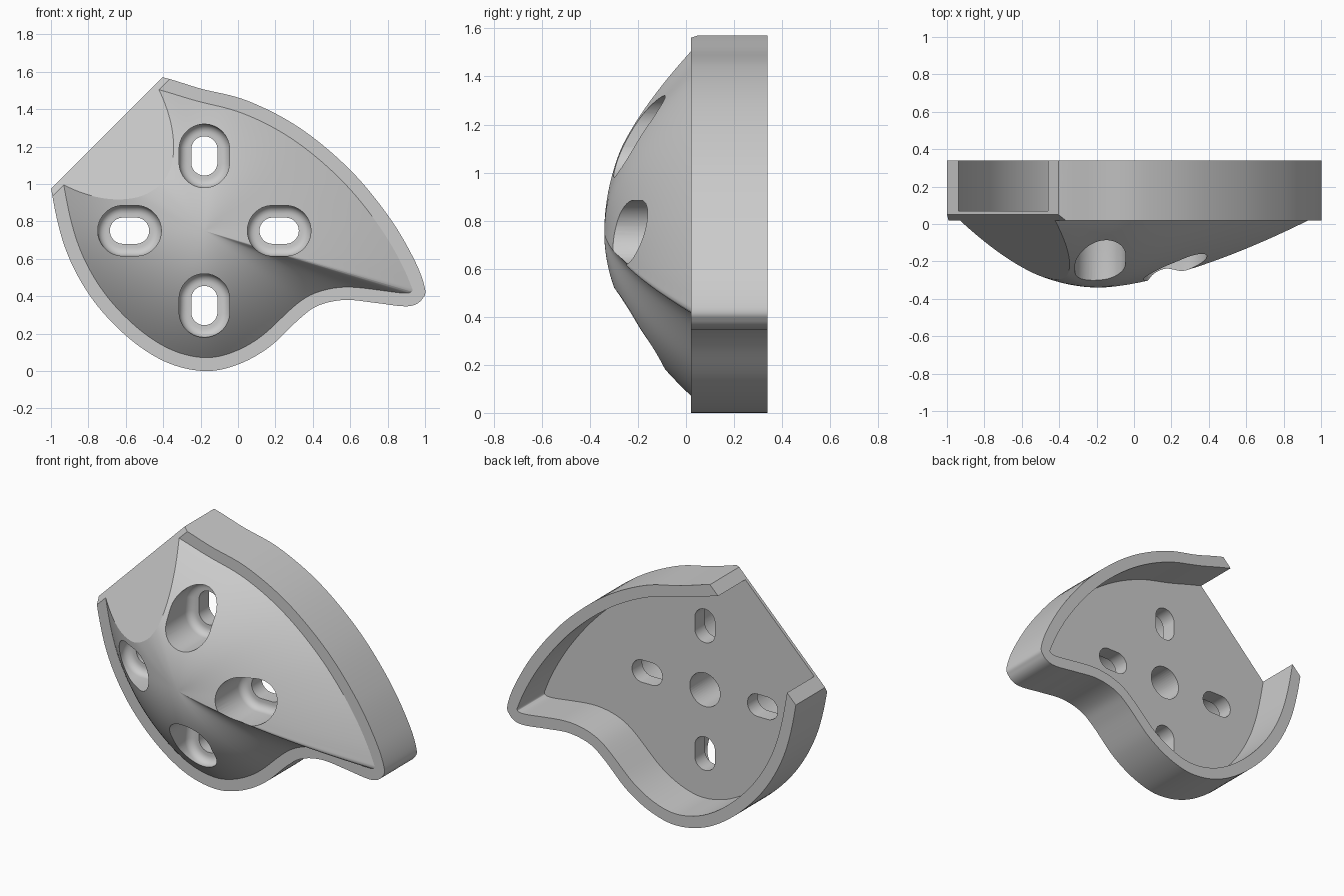
import bpy, bmesh, math
from mathutils import Vector

old = bpy.data.objects.get("Cube")
if old:
    bpy.data.objects.remove(old)

grey = bpy.data.materials.new("light_grey")
grey.use_nodes = True
grey.diffuse_color = (0.6, 0.6, 0.6, 1)
grey.node_tree.nodes["Principled BSDF"].inputs["Base Color"].default_value = grey.diffuse_color

CENTRE = Vector((-0.18, 0.75))
FRONT, FLOOR, BACK, PEAK, WALL = 0.02, 0.07, 0.34, -0.34, 0.07

# Outline in x, z; the upper left corner is trimmed off later
OUTLINE = [(-0.4, 1.57), (-0.2, 1.51), (0.05, 1.445), (0.33, 1.3), (0.6, 1.075), (0.81, 0.82),
           (0.945, 0.59), (1, 0.44), (0.985, 0.385), (0.94, 0.352), (0.87, 0.347), (0.73, 0.365),
           (0.57, 0.38), (0.43, 0.35), (0.33, 0.28), (0.17, 0.13), (0, 0.035), (-0.18, 0),
           (-0.39, 0.05), (-0.6, 0.19), (-0.79, 0.4), (-0.925, 0.66), (-1, 0.98),
           (-1.02, 1.25), (-0.9, 1.52), (-0.65, 1.62)]


def smooth_loop(points, steps=8):
    """Closed Catmull-Rom curve through the points."""
    pts = [Vector(p) for p in points]
    n, out = len(pts), []
    for i in range(n):
        a, b, c, d = (pts[(i + k - 1) % n] for k in range(4))
        for s in range(steps):
            t = s / steps
            out.append(0.5 * (2 * b + (c - a) * t + (2 * a - 5 * b + 4 * c - d) * t ** 2
                              + (3 * b - a - 3 * c + d) * t ** 3))
    return out


def inset(loop, amount):
    """Offset a clockwise loop inwards, keep it unfolded and relax it."""
    n, out = len(loop), []
    for i in range(n):
        t = (loop[(i + 1) % n] - loop[i - 1]).normalized()
        out.append(loop[i] + amount * Vector((t.y, -t.x)))
    start = out[0] - CENTRE
    out.sort(key=lambda p: start.angle_signed(p - CENTRE) % (2 * math.pi))
    for _ in range(6):
        out = [(out[i - 1] + 2 * out[i] + out[(i + 1) % n]) / 4 for i in range(n)]
    return out


def ring(bm, loop, depth):
    return [bm.verts.new((p.x, depth, p.y)) for p in loop]


def bridge(bm, a, b):
    for i in range(len(a)):
        j = (i + 1) % len(a)
        bm.faces.new((a[i], a[j], b[j], b[i]))


def make_object(bm, name):
    bmesh.ops.recalc_face_normals(bm, faces=bm.faces)
    mesh = bpy.data.meshes.new(name)
    bm.to_mesh(mesh)
    bm.free()
    mesh.materials.append(grey)
    ob = bpy.data.objects.new(name, mesh)
    bpy.context.collection.objects.link(ob)
    return ob


def cut_away(body, cutter):
    cutter.hide_render = True
    mod = body.modifiers.new("cut", 'BOOLEAN')
    mod.operation = 'DIFFERENCE'
    mod.solver = 'MANIFOLD'
    mod.object = cutter
    bpy.ops.object.modifier_apply(modifier=mod.name)
    bpy.data.objects.remove(cutter)


# Domed shell: dome rings, rim, outer wall, inner wall and floor
outer = smooth_loop(OUTLINE)
inner = inset(outer, WALL)


def dome_ring(bm, t):
    verts = []
    for p in inner:
        ray = p - CENTRE
        power = 2 - 0.5 * max(0, ray.normalized().x) ** 2
        q = CENTRE + ray * t
        verts.append(bm.verts.new((q.x, FRONT + (PEAK - FRONT) * (1 - t ** power), q.y)))
    return verts


bm = bmesh.new()
STEPS = 28
rings = [dome_ring(bm, k / STEPS) for k in range(1, STEPS + 1)]
rings += [ring(bm, outer, FRONT), ring(bm, outer, BACK), ring(bm, inner, BACK), ring(bm, inner, FLOOR)]
for a, b in zip(rings, rings[1:]):
    bridge(bm, a, b)
for end, depth in ((rings[0], PEAK), (rings[-1], FLOOR)):
    hub = bm.verts.new((CENTRE.x, depth, CENTRE.y))
    for i, v in enumerate(end):
        bm.faces.new((hub, end[i - 1], v))
shell = make_object(bm, "domed_shell")
bpy.ops.object.select_all(action='DESELECT')
bpy.context.view_layer.objects.active = shell
shell.select_set(True)

# Straight corner cut with the sloping ramp in front of it, as one prism
bm = bmesh.new()
along = Vector((1, 0, 1)).normalized()
inward = Vector((1, 0, -1)).normalized()
corner = Vector((-0.7, 0, 1.275))
profile = [(-1, 0.6), (0, 0.6), (0, 0.05), (0.9, 0.05 - 0.87 * 0.9), (0.9, -1), (-1, -1)]
ends = [[bm.verts.new(corner + inward * d + along * s + Vector((0, y, 0))) for d, y in profile]
        for s in (-2, 2)]
bridge(bm, *ends)
for end in ends:
    bm.faces.new(end)
cut_away(shell, make_object(bm, "corner_cutter"))


# Slots: a stadium lofted through (radius, depth) steps
def loft_cut(bm, x, z, profile, stretch=(0, 0), segments=48):
    loops = []
    for radius, depth in profile:
        loop = []
        for k in range(segments):
            a = 2 * math.pi * (k + 0.5) / segments
            c, s = math.cos(a), math.sin(a)
            loop.append(Vector((x + radius * c + math.copysign(stretch[0], c),
                                z + radius * s + math.copysign(stretch[1], s))))
        loops.append(ring(bm, loop, depth))
    for a, b in zip(loops, loops[1:]):
        bridge(bm, a, b)
    bm.faces.new(loops[0])
    bm.faces.new(loops[-1])


bm = bmesh.new()
fillet = [(0.09 + 0.045 * math.cos(a), -0.075 + 0.045 * math.sin(a))
          for a in (math.pi / 2 * k / 6 for k in range(7))]
slot = [(0.135, -0.6)] + fillet + [(0.07, -0.03), (0.07, 0.2)]
for side in (-1, 1):
    loft_cut(bm, CENTRE.x + 0.4 * side, CENTRE.y, slot, (0.035, 0))
    loft_cut(bm, CENTRE.x, CENTRE.y + 0.4 * side, slot, (0, 0.035))
# Blind centre hole at the back
loft_cut(bm, CENTRE.x, CENTRE.y, [(0.105, -0.2), (0.105, 0.2)])
cut_away(shell, make_object(bm, "slot_cutter"))

bpy.ops.object.shade_smooth_by_angle(angle=math.radians(20))
